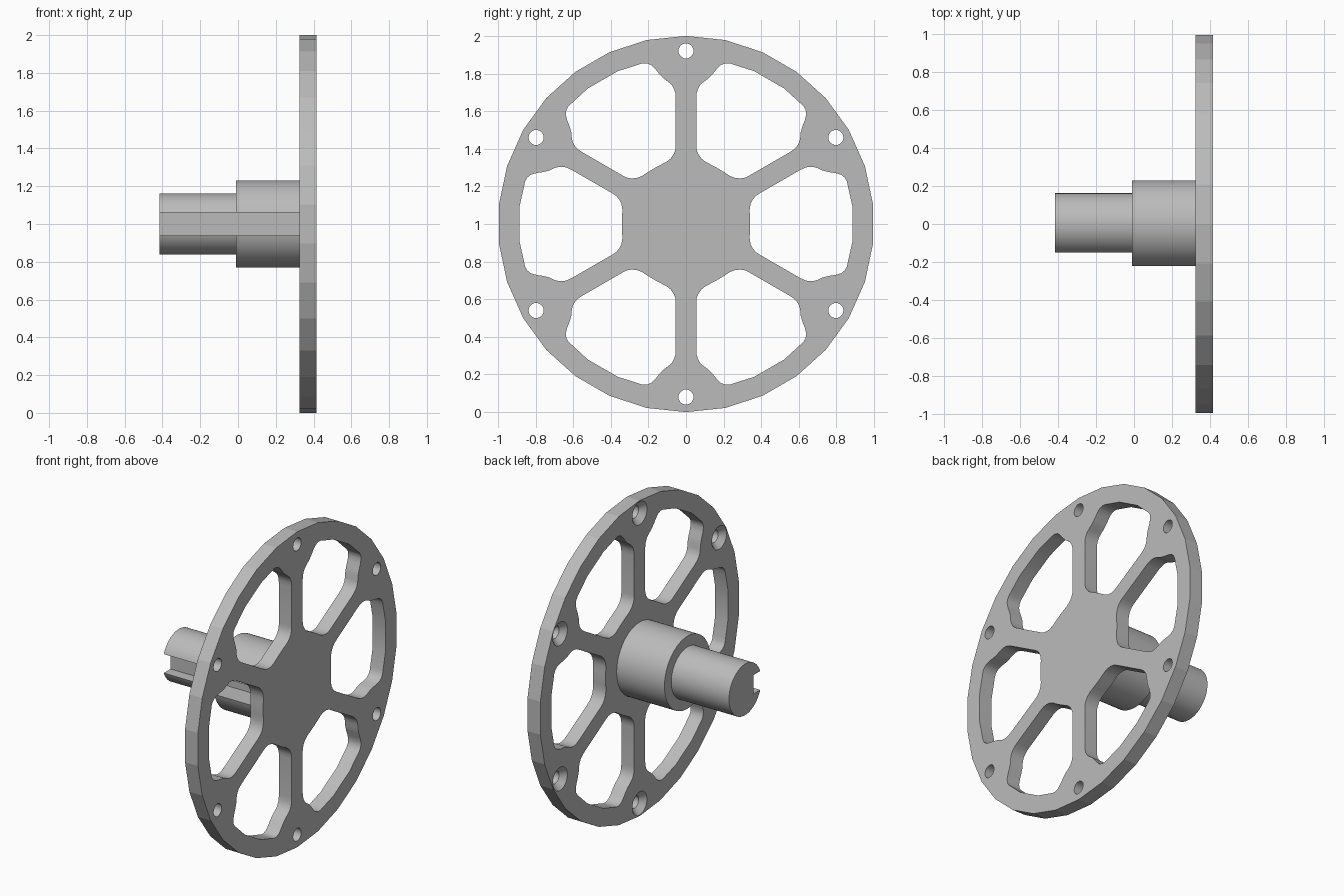
import bpy, bmesh, math

cube = bpy.data.objects.get("Cube")
if cube:
    bpy.data.objects.remove(cube, do_unlink=True)

GREY = (0.5, 0.5, 0.5, 1.0)
metal = bpy.data.materials.new("plain grey")
metal.use_nodes = True
metal.diffuse_color = GREY
metal.node_tree.nodes["Principled BSDF"].inputs["Base Color"].default_value = GREY

AXIS_Z = 1.0      # height of the wheel axis
FACE_IN, FACE_OUT = 0.325, 0.415   # the two faces of the wheel plate


def circle(r, n, cy=0.0, cz=0.0):
    return [(cy + r * math.sin(2 * math.pi * i / n),
             cz + r * math.cos(2 * math.pi * i / n)) for i in range(n)]


def rotate(points, a):
    c, s = math.cos(a), math.sin(a)
    return [(y * c - z * s, y * s + z * c) for y, z in points]


def loft(name, sections):
    """Closed solid through (x, outline) sections, outlines in the y-z plane."""
    bm = bmesh.new()
    rings = [[bm.verts.new((x, y, AXIS_Z + z)) for y, z in outline]
             for x, outline in sections]
    n = len(rings[0])
    for a, b in zip(rings, rings[1:]):
        for i in range(n):
            j = (i + 1) % n
            bm.faces.new((a[i], a[j], b[j], b[i]))
    bm.faces.new(rings[0])
    bm.faces.new(rings[-1])
    bmesh.ops.recalc_face_normals(bm, faces=bm.faces)
    mesh = bpy.data.meshes.new(name)
    bm.to_mesh(mesh)
    bm.free()
    mesh.materials.append(metal)
    obj = bpy.data.objects.new(name, mesh)
    bpy.context.collection.objects.link(obj)
    return obj


def cut(obj, cutters):
    """Subtract every cutter, bake the result and drop the cutters."""
    for c in cutters:
        c.hide_render = True
        mod = obj.modifiers.new("cut", 'BOOLEAN')
        mod.operation = 'DIFFERENCE'
        mod.solver = 'EXACT'
        mod.object = c
    bpy.context.view_layer.update()
    deps = bpy.context.evaluated_depsgraph_get()
    baked = bpy.data.meshes.new_from_object(obj.evaluated_get(deps))
    obj.modifiers.clear()
    obj.data = baked
    for c in cutters:
        bpy.data.objects.remove(c, do_unlink=True)


def smooth(obj, degrees):
    bpy.ops.object.select_all(action='DESELECT')
    obj.select_set(True)
    bpy.context.view_layer.objects.active = obj
    bpy.ops.object.shade_smooth_by_angle(angle=math.radians(degrees))


# Wheel plate: thirty-sided disc
wheel = loft("spoked_wheel", [(FACE_IN, circle(1.0, 30)), (FACE_OUT, circle(1.0, 30))])

# Upper half of one window between two spokes, mirrored for the lower half
half = [(0.341, 0.0), (0.340, 0.04), (0.338, 0.075), (0.343, 0.105),
        (0.355, 0.130), (0.370, 0.148), (0.390, 0.162),
        (0.605, 0.286), (0.630, 0.298), (0.652, 0.304), (0.676, 0.304),
        (0.700, 0.297), (0.728, 0.284), (0.760, 0.276), (0.795, 0.271),
        (0.825, 0.262), (0.845, 0.246), (0.856, 0.225), (0.861, 0.200),
        (0.885, 0.093)]
window = half + [(y, -z) for y, z in reversed(half[1:])]

cutters = []
for k in range(6):
    turn = math.radians(60 * k)
    outline = rotate(window, turn)
    cutters.append(loft("window_cutter", [(0.2, outline), (0.5, outline)]))
    # Screw hole at the rim end of each spoke, countersunk on the hub side
    cy, cz = 0.92 * math.sin(turn), 0.92 * math.cos(turn)
    cutters.append(loft("screw_cutter", [
        (FACE_IN - 0.01, circle(0.083, 24, cy, cz)),
        (FACE_IN + 0.035, circle(0.040, 24, cy, cz)),
        (0.5, circle(0.040, 24, cy, cz))]))
cut(wheel, cutters)
smooth(wheel, 35)

# Keep the outer rim faceted
for p in wheel.data.polygons:
    if abs(p.normal.x) < 0.1 and math.hypot(p.center.y, p.center.z - AXIS_Z) > 0.98:
        p.use_smooth = False

# Stepped hub and shaft
thin, thick = circle(0.162, 64), circle(0.23, 64)
shaft = loft("stepped_shaft", [(-0.415, thin), (-0.01, thin),
                               (-0.01, thick), (FACE_IN + 0.01, thick)])

# Keyway along the front of the shaft
slot = [(-0.4, -0.06), (-0.083, -0.06), (-0.083, 0.06), (-0.4, 0.06)]
cut(shaft, [loft("keyway_cutter", [(-0.6, slot), (0.6, slot)])])
smooth(shaft, 30)
